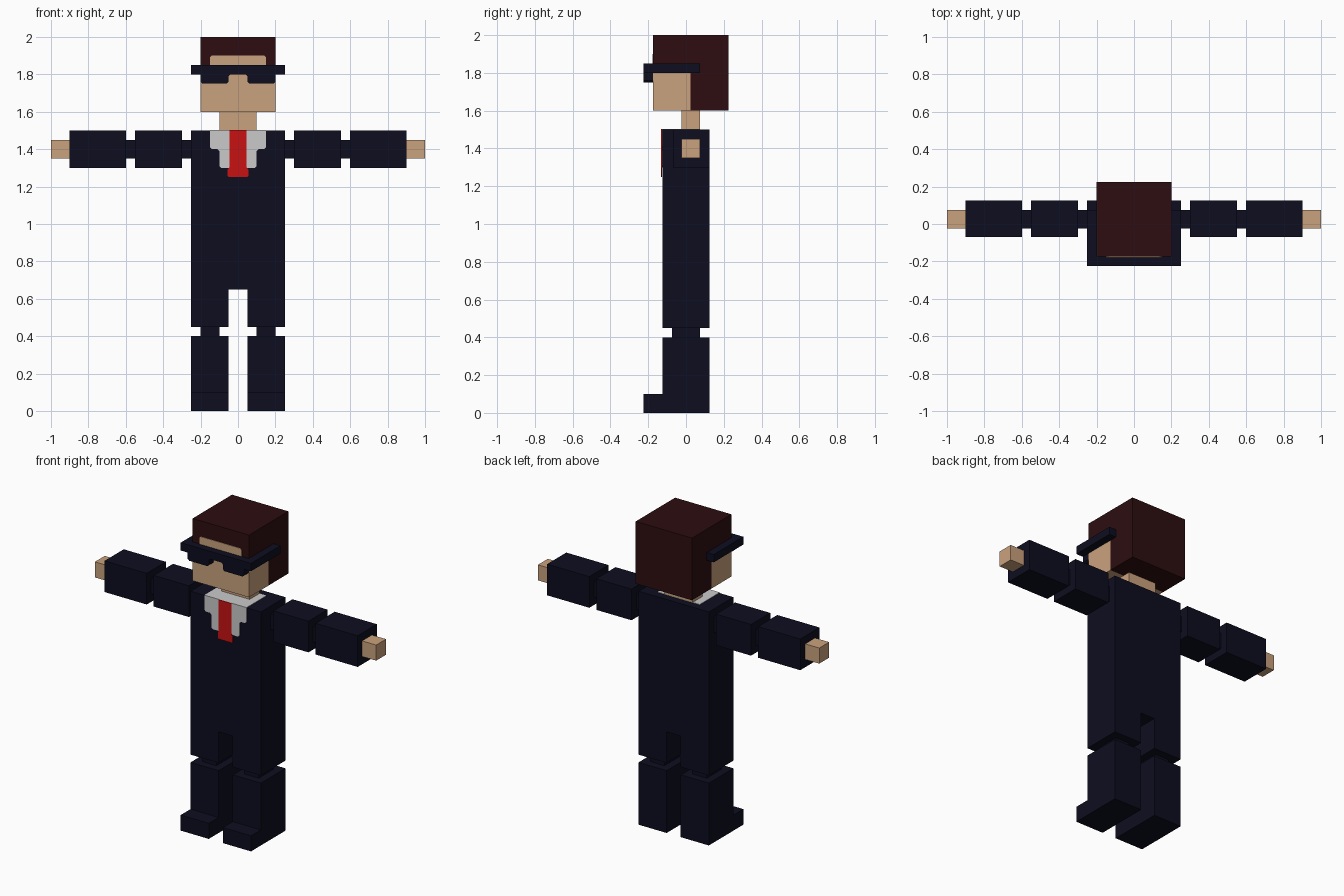
import bpy
import bmesh

if "Cube" in bpy.data.objects:
    bpy.data.objects.remove(bpy.data.objects["Cube"])


def material(name, rgb):
    m = bpy.data.materials.new(name)
    m.diffuse_color = (*rgb, 1.0)
    m.use_nodes = True
    m.node_tree.nodes["Principled BSDF"].inputs["Base Color"].default_value = m.diffuse_color
    return m


NAVY = material("navy_suit", (0.004, 0.004, 0.014))
SKIN = material("skin", (0.59, 0.36, 0.205))
HAIR = material("dark_brown_hair", (0.026, 0.004, 0.005))
WHITE = material("shirt_white", (0.59, 0.59, 0.59))
RED = material("tie_red", (0.58, 0.006, 0.006))


def prism(name, mat, outline, axis, lo, hi):
    """Extrude a 2D outline along axis: 'x' takes (y, z), 'y' (x, z), 'z' (x, y)."""
    place = {"x": lambda a, b, t: (t, a, b),
             "y": lambda a, b, t: (a, t, b),
             "z": lambda a, b, t: (a, b, t)}[axis]
    bm = bmesh.new()
    face = bm.faces.new([bm.verts.new(place(a, b, lo)) for a, b in outline])
    grown = bmesh.ops.extrude_face_region(bm, geom=[face])["geom"]
    shift = place(0, 0, hi - lo)
    bmesh.ops.translate(bm, vec=shift,
                        verts=[g for g in grown if isinstance(g, bmesh.types.BMVert)])
    bmesh.ops.recalc_face_normals(bm, faces=bm.faces)
    mesh = bpy.data.meshes.new(name)
    bm.to_mesh(mesh)
    bm.free()
    mesh.materials.append(mat)
    obj = bpy.data.objects.new(name, mesh)
    bpy.context.collection.objects.link(obj)
    return obj


def box(name, mat, x, y, z):
    x = sorted(x)
    return prism(name, mat, [(x[0], y[0]), (x[1], y[0]), (x[1], y[1]), (x[0], y[1])],
                 "z", z[0], z[1])


def symmetric(half):
    """Complete an outline from its right half, listed bottom to top."""
    return half + [(-x, z) for x, z in reversed(half)]


# Jacket and upper legs in one block
prism("jacket_and_thighs", NAVY,
      symmetric([(0.05, 0.65), (0.05, 0.45), (0.25, 0.45), (0.25, 1.5)]),
      "y", -0.125, 0.125)

# Arms and lower legs on both sides
for side, s in (("left", -1), ("right", 1)):
    box(f"{side}_shoulder_joint", NAVY, (s * 0.25, s * 0.3), (-0.025, 0.075), (1.35, 1.45))
    box(f"{side}_upper_arm", NAVY, (s * 0.3, s * 0.55), (-0.07, 0.125), (1.3, 1.5))
    box(f"{side}_elbow", NAVY, (s * 0.55, s * 0.6), (-0.025, 0.075), (1.35, 1.45))
    box(f"{side}_forearm", NAVY, (s * 0.6, s * 0.9), (-0.07, 0.125), (1.3, 1.5))
    box(f"{side}_hand", SKIN, (s * 0.9, s * 1.0), (-0.025, 0.075), (1.35, 1.45))
    box(f"{side}_knee", NAVY, (s * 0.1, s * 0.2), (-0.075, 0.075), (0.4, 0.45))
    prism(f"{side}_shin_and_shoe", NAVY,
          [(-0.225, 0), (0.125, 0), (0.125, 0.4), (-0.125, 0.4), (-0.125, 0.1), (-0.225, 0.1)],
          "x", *sorted((s * 0.05, s * 0.25)))
    box(f"{side}_glasses_temple", NAVY, (s * 0.2, s * 0.25), (-0.175, 0.075), (1.8, 1.85))

# Shirt front, collar top and tie
prism("shirt_front", WHITE,
      symmetric([(0.09, 1.3), (0.1, 1.31), (0.1, 1.39), (0.11, 1.4),
                 (0.14, 1.4), (0.15, 1.41), (0.15, 1.503)]), "y", -0.128, -0.125)
box("shirt_collar", WHITE, (-0.15, 0.15), (-0.125, 0.075), (1.5, 1.503))
prism("tie", RED,
      symmetric([(0.05, 1.25), (0.055, 1.257), (0.055, 1.29), (0.045, 1.305), (0.045, 1.503)]),
      "y", -0.132, -0.128)

# Neck, face and hair
box("neck", SKIN, (-0.1, 0.1), (-0.025, 0.075), (1.5, 1.6))
box("face", SKIN, (-0.2, 0.2), (-0.175, 0.025), (1.6, 1.8))
prism("hair", HAIR,
      [(0.025, 1.6), (0.225, 1.6), (0.225, 2.0), (-0.175, 2.0), (-0.175, 1.8), (0.025, 1.8)],
      "x", -0.2, 0.2)
prism("forehead", SKIN, symmetric([(0.15, 1.8), (0.15, 1.89), (0.14, 1.9)]),
      "y", -0.178, -0.175)

# Glasses front: brow bar with two lenses
prism("glasses_front", NAVY,
      symmetric([(0.04, 1.8), (0.05, 1.79), (0.05, 1.76), (0.06, 1.75), (0.19, 1.75),
                 (0.2, 1.76), (0.2, 1.8), (0.25, 1.8), (0.25, 1.85)]),
      "y", -0.225, -0.175)
